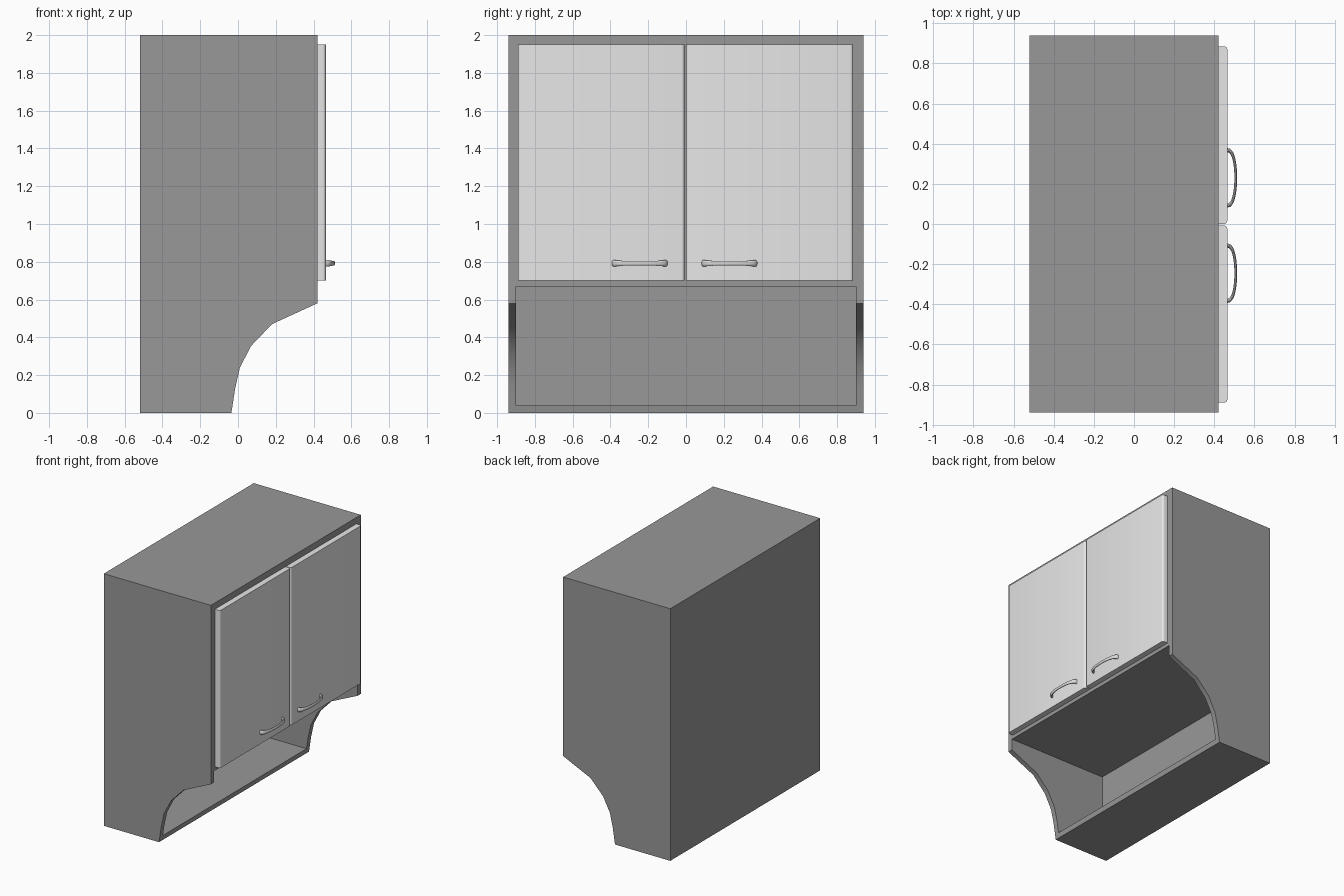
import bpy, bmesh
from math import sin, cos, pi, radians

cube = bpy.data.objects.get("Cube")
if cube:
    bpy.data.objects.remove(cube, do_unlink=True)


def material(name, value):
    m = bpy.data.materials.new(name)
    m.use_nodes = True
    col = (value, value, value, 1)
    m.diffuse_color = col
    m.node_tree.nodes["Principled BSDF"].inputs["Base Color"].default_value = col
    return m


GREY = material("cabinet grey", 0.315)
PALE = material("door pale grey", 0.8)
METAL = material("handle metal grey", 0.7)


def finish(bm, name, mat):
    bmesh.ops.recalc_face_normals(bm, faces=bm.faces)
    mesh = bpy.data.meshes.new(name)
    bm.to_mesh(mesh)
    bm.free()
    ob = bpy.data.objects.new(name, mesh)
    bpy.context.collection.objects.link(ob)
    mesh.materials.append(mat)
    return ob


def smooth(ob, angle=35):
    bpy.ops.object.select_all(action='DESELECT')
    ob.select_set(True)
    bpy.context.view_layer.objects.active = ob
    bpy.ops.object.shade_smooth_by_angle(angle=radians(angle))


def prism(points, offset):
    """Closed outline extruded along offset."""
    bm = bmesh.new()
    face = bm.faces.new([bm.verts.new(p) for p in points])
    new = bmesh.ops.extrude_face_region(bm, geom=[face])["geom"]
    verts = [v for v in new if isinstance(v, bmesh.types.BMVert)]
    bmesh.ops.translate(bm, vec=offset, verts=verts)
    return bm


# Carcass: side profile with a curved lower front
profile = [(-0.52, 0), (-0.035, 0), (-0.015, 0.13), (0.01, 0.24), (0.07, 0.355),
           (0.18, 0.47), (0.42, 0.58), (0.42, 2), (-0.52, 2)]
carcass = finish(prism([(x, -0.94, z) for x, z in profile], (0, 1.88, 0)),
                 "cabinet_body", GREY)

# Open shelf niche under the doors
niche = [(-0.45, 0.04), (0.6, 0.04), (0.6, 0.67), (-0.45, 0.67)]
cutter = finish(prism([(x, -0.9, z) for x, z in niche], (0, 1.8, 0)),
                "niche_cutter", GREY)
cutter.hide_render = True
cut = carcass.modifiers.new("niche", 'BOOLEAN')
cut.operation = 'DIFFERENCE'
cut.solver = 'EXACT'
cut.object = cutter
bpy.context.view_layer.objects.active = carcass
bpy.ops.object.modifier_apply(modifier=cut.name)
bpy.data.objects.remove(cutter, do_unlink=True)
smooth(carcass)


# Door: slab with rounded upright front edges
def door(name, y0, y1):
    back, front, r = 0.42, 0.465, 0.016
    arc = [(front - r + r * cos(a), r - r * sin(a))
           for a in (pi * i / 8 for i in range(5))]
    outline = [(back, y0)] + [(x, y0 + d) for x, d in reversed(arc)]
    outline += [(x, y1 - d) for x, d in arc] + [(back, y1)]
    smooth(finish(prism([(x, y, 0.7) for x, y in outline], (0, 0, 1.25)), name, PALE))


# Handle: bowed bar with oval section, thicker at the feet
def handle(name, yc, rings=16, sides=10):
    bm = bmesh.new()
    loops = []
    for i in range(rings + 1):
        a = pi * i / rings
        foot = abs(cos(a)) ** 3
        cx, cy = 0.464 + 0.043 * sin(a) ** 0.8, -0.138 * cos(a)
        nx, ny = sin(a) + 0.15, -cos(a)
        length = (nx * nx + ny * ny) ** 0.5
        thick, tall = 0.007 + 0.003 * foot, 0.012 + 0.006 * foot
        loop = []
        for j in range(sides):
            b = 2 * pi * j / sides
            t = thick * cos(b) / length
            loop.append(bm.verts.new((cx + nx * t, yc + cy + ny * t,
                                      0.792 + tall * sin(b))))
        loops.append(loop)
    for p, q in zip(loops, loops[1:]):
        for j in range(sides):
            k = (j + 1) % sides
            bm.faces.new((p[j], p[k], q[k], q[j]))
    bm.faces.new(loops[0])
    bm.faces.new(loops[-1])
    smooth(finish(bm, name, METAL), 50)


door("left_door", 0.0, 0.885)
door("right_door", -0.89, -0.008)
handle("left_handle", 0.23)
handle("right_handle", -0.245)
